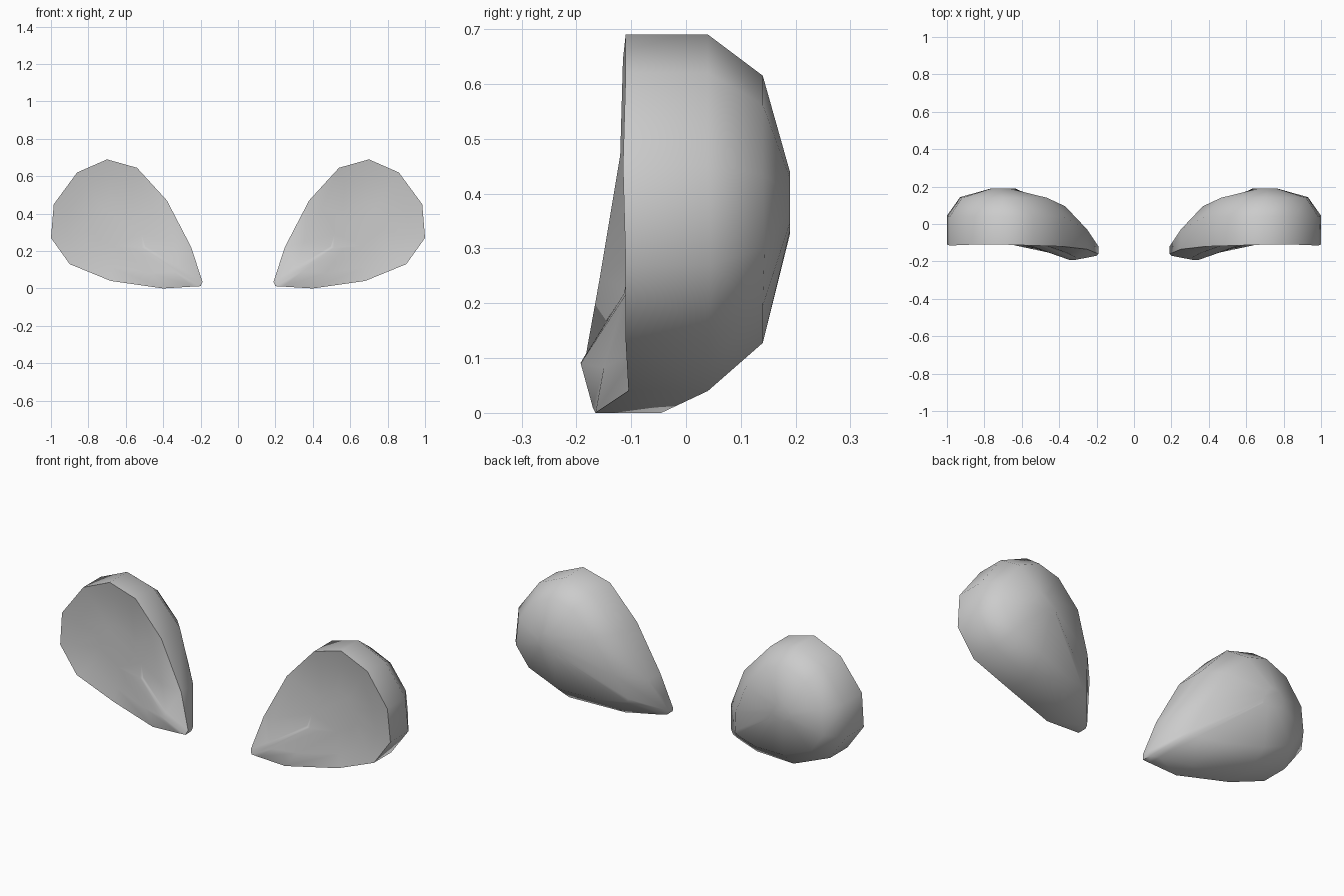
import bpy
import bmesh
import math

cube = bpy.data.objects.get("Cube")
if cube:
    bpy.data.objects.remove(cube, do_unlink=True)

grey = bpy.data.materials.new("light_grey")
grey.use_nodes = True
colour = (0.6, 0.6, 0.6, 1.0)
grey.diffuse_color = colour
grey.node_tree.nodes["Principled BSDF"].inputs["Base Color"].default_value = colour

# Teardrop outline: x, z, depth of the front rim, depth where the wall ends
OUTLINE = [
    (0.19, 0.035, -0.16, -0.12), (0.25, 0.22, -0.135, -0.03),
    (0.38, 0.47, -0.12, 0.04), (0.54, 0.645, -0.115, 0.04),
    (0.70, 0.69, -0.11, 0.04), (0.86, 0.62, -0.11, 0.04),
    (0.985, 0.45, -0.115, 0.04), (1.0, 0.27, -0.11, 0.045),
    (0.90, 0.13, -0.11, 0.04), (0.68, 0.04, -0.105, 0.04),
    (0.40, 0.0, -0.165, -0.045), (0.24, 0.01, -0.17, -0.10),
    (0.20, 0.012, -0.17, -0.12),
]


def ring(bm, side, scale, centre, depth):
    """One loop of the outline, scaled towards a centre, at a given depth."""
    cx, cz = centre
    return [bm.verts.new((side * (cx + (x - cx) * scale), depth(x, f, b),
                          cz + (z - cz) * scale)) for x, z, f, b in OUTLINE]


def build_shell(name, side):
    bm = bmesh.new()
    dish, dome = (0.66, 0.33), (0.72, 0.39)
    rings = [
        # Dished front, raised towards the narrow tip
        ring(bm, side, 0.35, dish, lambda x, f, b: 0.4 * f - 0.045),
        ring(bm, side, 0.75, dish,
             lambda x, f, b: f + (-0.022 if x < 0.3 else 0.015)),
        # Rim and side wall
        ring(bm, side, 1.0, dish, lambda x, f, b: f),
        ring(bm, side, 1.0, dome, lambda x, f, b: b),
        # Domed back
        ring(bm, side, 0.75, dome, lambda x, f, b: b + 0.1 + 0.35 * (0.04 - b)),
        ring(bm, side, 0.16, dome, lambda x, f, b: 0.19),
    ]
    n = len(OUTLINE)
    for a, b in zip(rings, rings[1:]):
        for i in range(n):
            j = (i + 1) % n
            bm.faces.new((a[i], a[j], b[j], b[i]))
    bm.faces.new(rings[0])
    bm.faces.new(rings[-1])
    bmesh.ops.recalc_face_normals(bm, faces=bm.faces[:])
    mesh = bpy.data.meshes.new(name)
    bm.to_mesh(mesh)
    bm.free()
    mesh.materials.append(grey)
    obj = bpy.data.objects.new(name, mesh)
    bpy.context.collection.objects.link(obj)
    bpy.ops.object.select_all(action='DESELECT')
    obj.select_set(True)
    bpy.context.view_layer.objects.active = obj
    bpy.ops.object.shade_smooth_by_angle(angle=math.radians(60))


build_shell("left_shell", 1)
build_shell("right_shell", -1)
